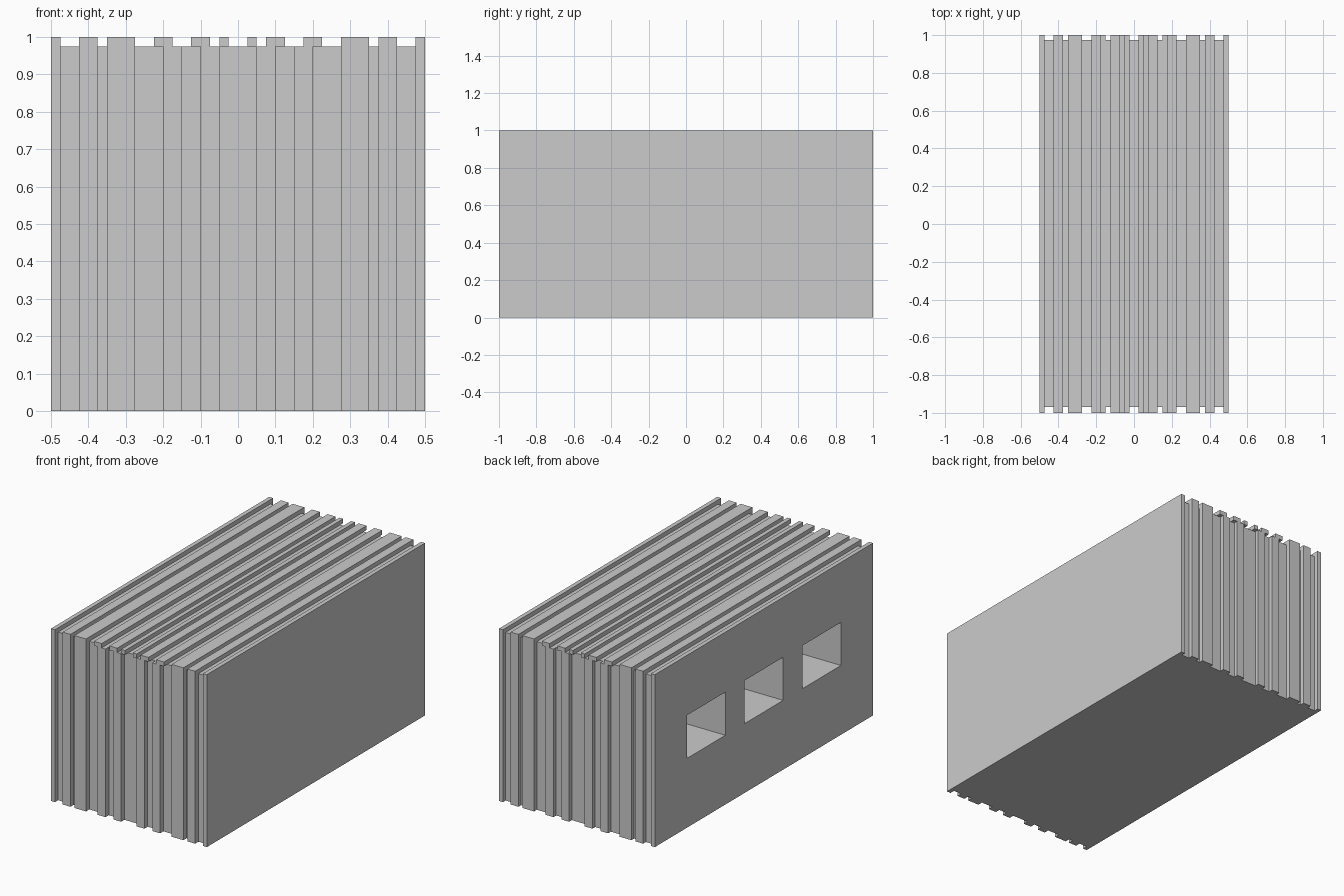
import bpy, bmesh

if "Cube" in bpy.data.objects:
    bpy.data.objects.remove(bpy.data.objects["Cube"])

# Half-profiles of the raised ribs (mirrored across x = 0)
OUTER = [(0.275, 0.35), (0.375, 0.425), (0.475, 0.5)]
TOP = [(0.025, 0.05), (0.075, 0.125), (0.175, 0.225)] + OUTER
WALL = [(0.05, 0.1), (0.15, 0.2)] + OUTER
Z_ROOF = 0.975
Y_FRONT, Y_BACK = -0.97, 0.975


def mirrored(ribs):
    return [(-b, -a) for a, b in reversed(ribs)] + list(ribs)


def make_object(name, bm):
    bmesh.ops.recalc_face_normals(bm, faces=bm.faces)
    mesh = bpy.data.meshes.new(name)
    bm.to_mesh(mesh)
    bm.free()
    obj = bpy.data.objects.new(name, mesh)
    bpy.context.collection.objects.link(obj)
    return obj


def add_box(bm, x, y, z):
    verts = bmesh.ops.create_cube(bm, size=1)["verts"]
    for v in verts:
        v.co = [lo + (c + 0.5) * (hi - lo) for c, (lo, hi) in zip(v.co, (x, y, z))]


def wall_line(y_in, y_out):
    """Stepped rib outline running from -x to +x."""
    pts = []
    for a, b in mirrored(WALL):
        pts += [(a, y_in), (a, y_out), (b, y_out), (b, y_in)]
    return pts[1:-1]  # the end ribs finish flush with the sides


# Main block: ribbed footprint extruded upward
bm = bmesh.new()
outline = wall_line(Y_FRONT, -1) + wall_line(Y_BACK, 1)[::-1]
face = bm.faces.new([bm.verts.new((x, y, 0)) for x, y in outline])
ext = bmesh.ops.extrude_face_region(bm, geom=[face], use_keep_orig=True)
top = [g for g in ext["geom"] if isinstance(g, bmesh.types.BMVert)]
bmesh.ops.translate(bm, verts=top, vec=(0, 0, Z_ROOF))
block = make_object("ribbed_block", bm)

# Three deep window recesses in the left side
bm = bmesh.new()
for yc in (-0.53, 0, 0.53):
    add_box(bm, (-0.6, 0.0), (yc - 0.176, yc + 0.176), (0.402, 0.652))
cutter = make_object("window_cutter", bm)
cutter.hide_render = True
cutter.hide_set(True)
mod = block.modifiers.new("windows", "BOOLEAN")
mod.object = cutter
mod.operation = "DIFFERENCE"
mod.solver = "EXACT"

# Roof ribs running the full length, overhanging the recessed end walls
bm = bmesh.new()
for x in mirrored(TOP):
    add_box(bm, x, (-1, 1), (Z_ROOF, 1))
make_object("roof_ribs", bm)
